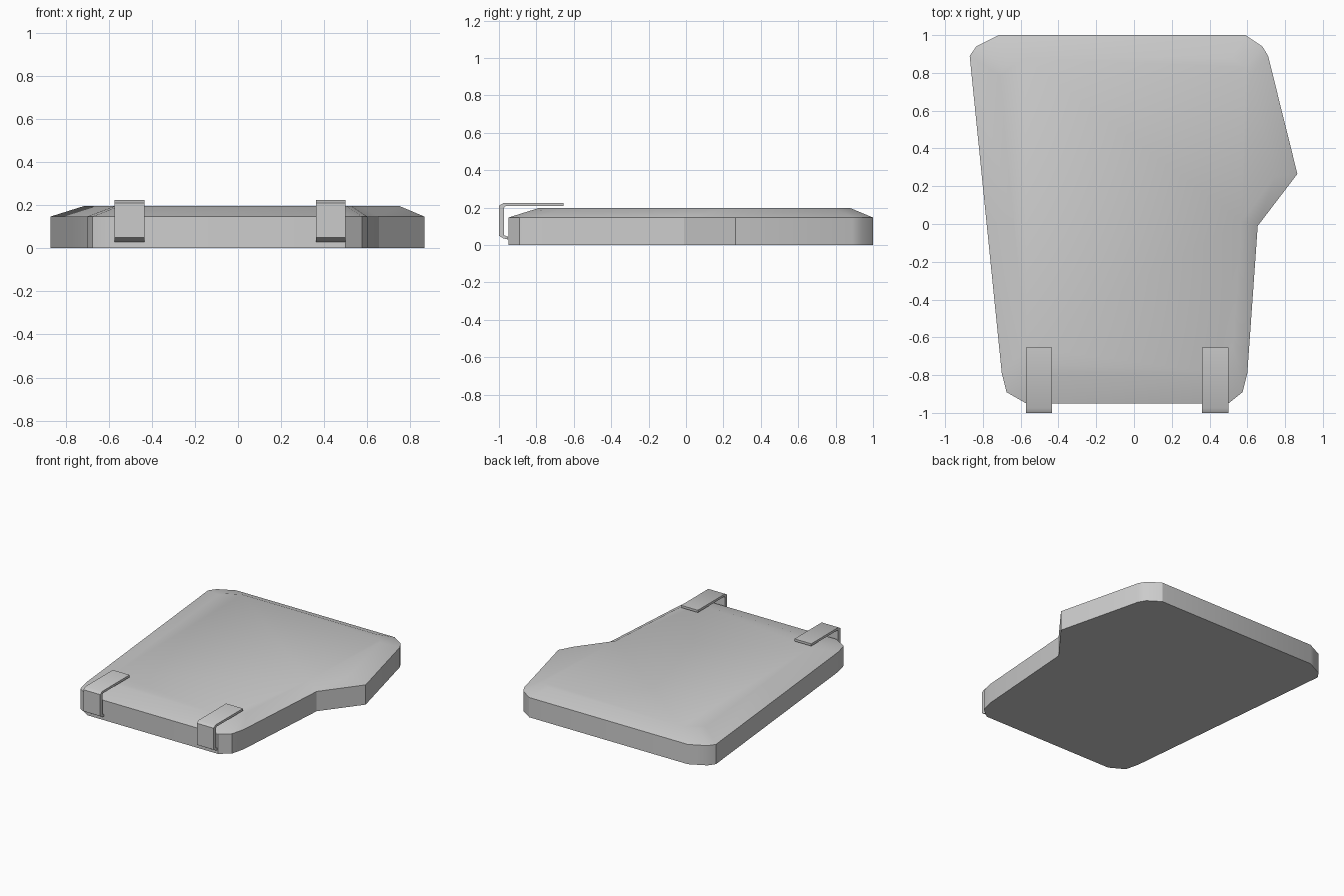
import bpy, bmesh, math
from mathutils import Vector

if "Cube" in bpy.data.objects:
    bpy.data.objects.remove(bpy.data.objects["Cube"])


def make_object(name, bm):
    bmesh.ops.recalc_face_normals(bm, faces=bm.faces)
    mesh = bpy.data.meshes.new(name)
    bm.to_mesh(mesh)
    bm.free()
    obj = bpy.data.objects.new(name, mesh)
    bpy.context.collection.objects.link(obj)
    bpy.context.view_layer.objects.active = obj
    obj.select_set(True)
    bpy.ops.object.shade_smooth_by_angle(angle=math.radians(32))
    obj.select_set(False)
    return obj


def loft(name, rings):
    """Skin matching closed rings and cap both ends."""
    bm = bmesh.new()
    loops = [[bm.verts.new(p) for p in ring] for ring in rings]
    n = len(loops[0])
    for a, b in zip(loops, loops[1:]):
        for i in range(n):
            j = (i + 1) % n
            bm.faces.new((a[i], a[j], b[j], b[i]))
    bm.faces.new(loops[0][::-1])
    bm.faces.new(loops[-1])
    return make_object(name, bm)


# padded board: straight wall, then a sloping rim up to a smaller flat top
outline = [(-0.57, -0.95), (0.50, -0.95), (0.575, -0.89), (0.60, -0.79),
           (0.655, -0.01), (0.865, 0.265), (0.71, 0.89), (0.68, 0.94),
           (0.59, 1.0), (-0.715, 1.0), (-0.835, 0.94), (-0.87, 0.89),
           (-0.78, 0.0), (-0.70, -0.79), (-0.675, -0.89)]
loft("board", [
    [(x, y, 0.0) for x, y in outline],
    [(x, y, 0.147) for x, y in outline],
    [(x * 0.84 + 0.02, y * 0.856 + 0.024, 0.197) for x, y in outline],
])

# two bent strap clips hooked over the front edge
clip_profile = [(-0.953, 0.03), (-0.975, 0.035), (-1.0, 0.05), (-1.0, 0.21),
                (-0.975, 0.225), (-0.655, 0.225), (-0.655, 0.208),
                (-0.965, 0.208), (-0.972, 0.2), (-0.972, 0.052), (-0.953, 0.045)]
for side, cx in (("left", -0.503), ("right", 0.43)):
    loft(side + "_clip", [[(cx + dx, y, z) for y, z in clip_profile]
                          for dx in (-0.069, 0.069)])
